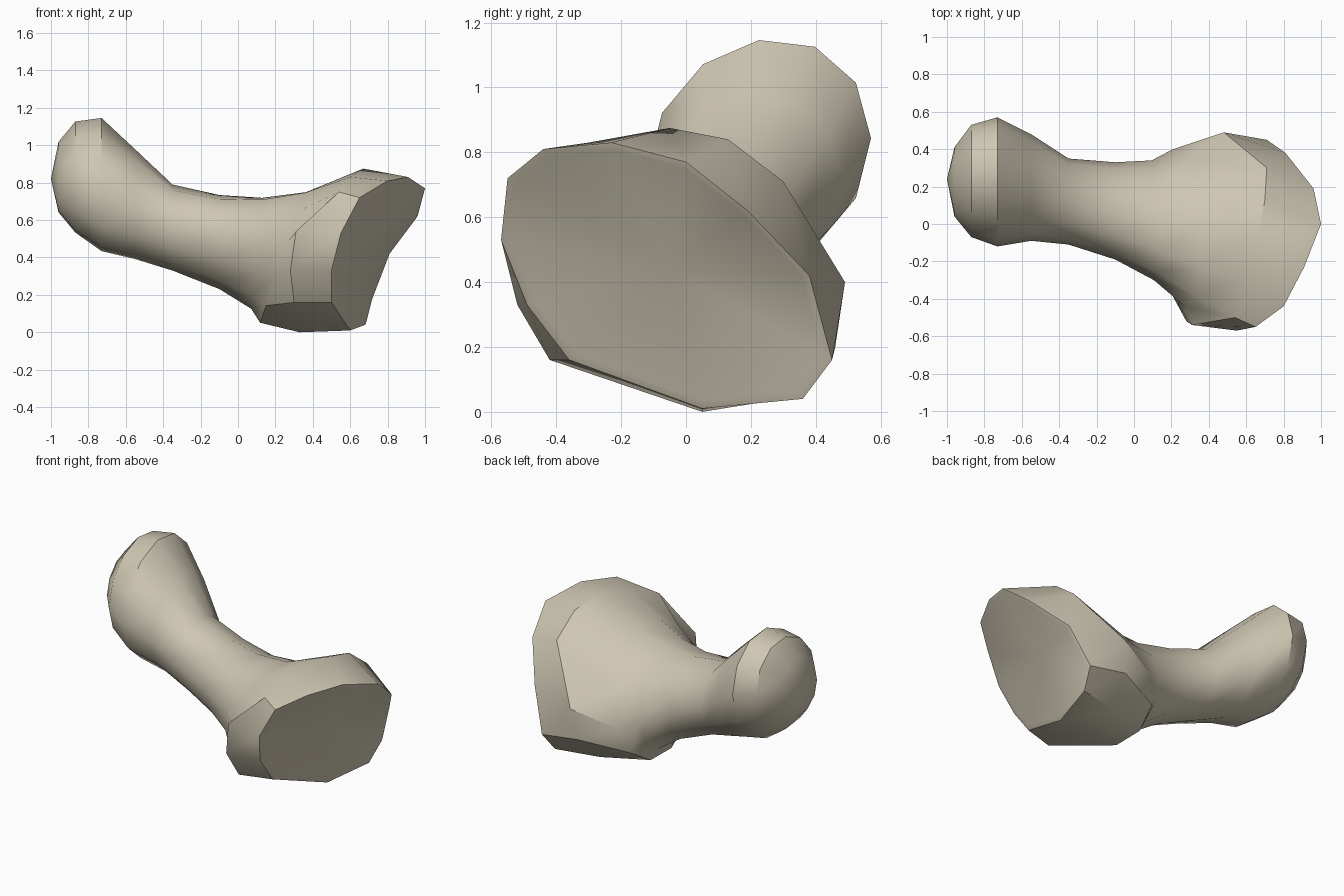
import bpy
import bmesh
import math
from mathutils import Vector

SIDES = 12

default_cube = bpy.data.objects.get("Cube")
if default_cube:
    bpy.data.objects.remove(default_cube, do_unlink=True)


def make_material(name, colour):
    material = bpy.data.materials.new(name)
    material.use_nodes = True
    material.diffuse_color = colour
    material.node_tree.nodes["Principled BSDF"].inputs["Base Color"].default_value = colour
    return material


def oval(x, y_min, y_max, z_min, z_max, phase, lean):
    """Skewed oval filling the given y and z extents, leaning along x with height."""
    centre_y, centre_z = (y_min + y_max) / 2, (z_min + z_max) / 2
    half_y, half_z = (y_max - y_min) / 2, (z_max - z_min) / 2
    points = []
    for i in range(SIDES):
        angle = math.tau * i / SIDES
        rise = half_z * math.sin(angle + phase)
        points.append(Vector((x + lean * rise, centre_y - half_y * math.cos(angle), centre_z + rise)))
    return points


# Shaft sections from the rounded knob towards the flared end
shaft_sections = [
    (-0.96, 0.04, 0.41, 0.64, 1.02, -0.15, 0),
    (-0.87, -0.07, 0.53, 0.53, 1.13, -0.15, 0),
    (-0.73, -0.12, 0.57, 0.43, 1.15, -0.15, 0),
    (-0.55, -0.09, 0.48, 0.39, 0.98, -0.1, 0),
    (-0.35, -0.11, 0.35, 0.33, 0.79, 0, 0),
    (-0.1, -0.19, 0.33, 0.23, 0.735, 0.1, 0),
    (0.1, -0.3, 0.34, 0.12, 0.725, 0.2, 0.1),
    (0.24, -0.44, 0.4, 0.04, 0.76, 0.25, 0.35),
]

# Widest part of the flare, then the slanted rim, matched point for point
shoulder = [Vector(p) for p in (
    (0.31, -0.54, 0.54), (0.54, -0.5, 0.75), (0.6, -0.3, 0.83), (0.67, -0.05, 0.875),
    (0.7, 0.13, 0.84), (0.71, 0.3, 0.71), (0.48, 0.49, 0.4), (0.45, 0.46, 0.2),
    (0.4, 0.3, 0.04), (0.33, 0.05, 0), (0.3, -0.42, 0.16), (0.28, -0.52, 0.33))]
rim = [Vector(p) for p in (
    (0.55, -0.57, 0.53), (0.65, -0.55, 0.72), (0.8, -0.44, 0.81), (0.91, -0.23, 0.83),
    (1, 0, 0.77), (0.96, 0.19, 0.62), (0.81, 0.38, 0.42), (0.71, 0.45, 0.16),
    (0.68, 0.36, 0.04), (0.6, 0.05, 0.01), (0.5, -0.36, 0.16), (0.5, -0.49, 0.33))]

# Narrow lip and shallow hollow inside the rim
hollow_centre = Vector((0.66, -0.05, 0.44))
lip = [point.lerp(hollow_centre, 0.06) + Vector((0.01, 0, 0)) for point in rim]

rings = [oval(*section) for section in shaft_sections] + [shoulder, rim, lip]

mesh = bpy.data.meshes.new("bone")
bm = bmesh.new()
loops = [[bm.verts.new(point) for point in ring] for ring in rings]


def bridge(first, second):
    for i in range(SIDES):
        j = (i + 1) % SIDES
        bm.faces.new((first[i], first[j], second[j], second[i]))


def fan(loop, centre):
    tip = bm.verts.new(centre)
    for i in range(SIDES):
        bm.faces.new((loop[i], loop[(i + 1) % SIDES], tip))


for first, second in zip(loops, loops[1:]):
    bridge(first, second)
fan(loops[0], (-1, 0.24, 0.82))
fan(loops[-1], hollow_centre)
bmesh.ops.recalc_face_normals(bm, faces=bm.faces)
bm.to_mesh(mesh)
bm.free()

bone = bpy.data.objects.new("bone", mesh)
bpy.context.collection.objects.link(bone)
mesh.materials.append(make_material("bone beige", (0.62, 0.57, 0.45, 1)))

# Soft shading with crisp rim edges
bpy.ops.object.select_all(action="DESELECT")
bone.select_set(True)
bpy.context.view_layer.objects.active = bone
bpy.ops.object.shade_smooth_by_angle(angle=math.radians(35))
